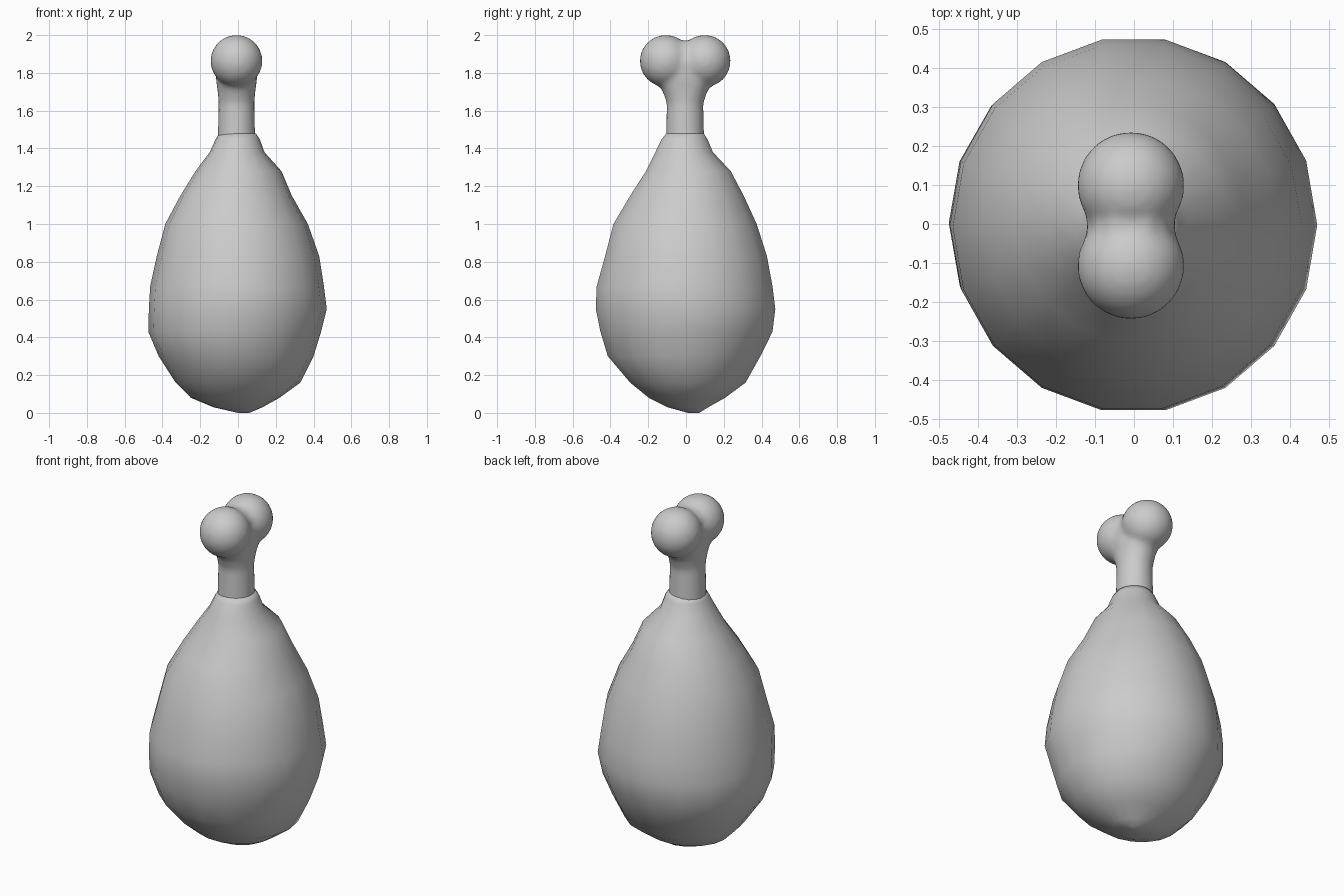
import bpy, bmesh
from math import cos, sin, pi, radians
from mathutils import Matrix

cube = bpy.data.objects.get("Cube")
if cube:
    bpy.data.objects.remove(cube, do_unlink=True)

grey = bpy.data.materials.new("plain grey")
grey.use_nodes = True
grey.diffuse_color = (0.6, 0.6, 0.6, 1)
grey.node_tree.nodes["Principled BSDF"].inputs["Base Color"].default_value = (0.6, 0.6, 0.6, 1)


def loft(bm, rows, sides):
    """Closed skin over rings given as (z, left x, right x, front y, back y)."""
    rings = []
    for z, x0, x1, y0, y1 in rows:
        cx, cy, rx, ry = (x0 + x1) / 2, (y0 + y1) / 2, (x1 - x0) / 2, (y1 - y0) / 2
        rings.append([bm.verts.new((cx + rx * cos(2 * pi * i / sides),
                                    cy + ry * sin(2 * pi * i / sides), z))
                      for i in range(sides)])
    for low, high in zip(rings, rings[1:]):
        for i in range(sides):
            j = (i + 1) % sides
            bm.faces.new((low[i], low[j], high[j], high[i]))
    bm.faces.new(rings[0][::-1])
    bm.faces.new(rings[-1])


def finish(bm, name):
    bmesh.ops.recalc_face_normals(bm, faces=bm.faces)
    mesh = bpy.data.meshes.new(name)
    bm.to_mesh(mesh)
    bm.free()
    mesh.materials.append(grey)
    obj = bpy.data.objects.new(name, mesh)
    bpy.context.collection.objects.link(obj)
    bpy.ops.object.select_all(action='DESELECT')
    obj.select_set(True)
    bpy.context.view_layer.objects.active = obj
    bpy.ops.object.shade_smooth_by_angle(angle=radians(60))
    return obj


# Meat: slightly lopsided pear
bm = bmesh.new()
loft(bm, [
    (0.0, 0.0, 0.06, 0.01, 0.07),
    (0.03, -0.13, 0.13, -0.10, 0.12),
    (0.08, -0.25, 0.22, -0.20, 0.21),
    (0.16, -0.33, 0.33, -0.30, 0.32),
    (0.30, -0.42, 0.40, -0.42, 0.40),
    (0.43, -0.475, 0.44, -0.46, 0.465),
    (0.55, -0.472, 0.47, -0.485, 0.48),
    (0.67, -0.465, 0.455, -0.48, 0.465),
    (0.83, -0.43, 0.43, -0.435, 0.435),
    (1.00, -0.385, 0.37, -0.39, 0.38),
    (1.15, -0.305, 0.285, -0.30, 0.31),
    (1.28, -0.225, 0.23, -0.215, 0.24),
    (1.38, -0.15, 0.14, -0.165, 0.145),
    (1.45, -0.118, 0.115, -0.13, 0.115),
    (1.48, -0.10, 0.095, -0.105, 0.095),
], 18)
finish(bm, "meat")

# Bone: flared shaft and two knobs fused into one smooth surface
bm = bmesh.new()
shaft = [(1.35, 0.104, 0.104), (1.48, 0.099, 0.101), (1.64, 0.095, 0.097),
         (1.70, 0.100, 0.118), (1.76, 0.108, 0.155), (1.86, 0.115, 0.12),
         (1.93, 0.09, 0.10), (1.97, 0.045, 0.05)]
loft(bm, [(z, -rx - 0.008, rx - 0.008, -ry - 0.005, ry - 0.005) for z, rx, ry in shaft], 32)
for side in (-1, 1):
    bmesh.ops.create_uvsphere(bm, u_segments=32, v_segments=20, radius=0.138,
                              matrix=Matrix.Translation((-0.008, 0.103 * side - 0.004, 1.863)))
bone = finish(bm, "bone")
fuse = bone.modifiers.new("fuse", 'REMESH')
fuse.mode = 'VOXEL'
fuse.voxel_size = 0.014
fuse.use_smooth_shade = True
soften = bone.modifiers.new("soften", 'SMOOTH')
soften.factor = 0.5
soften.iterations = 8
